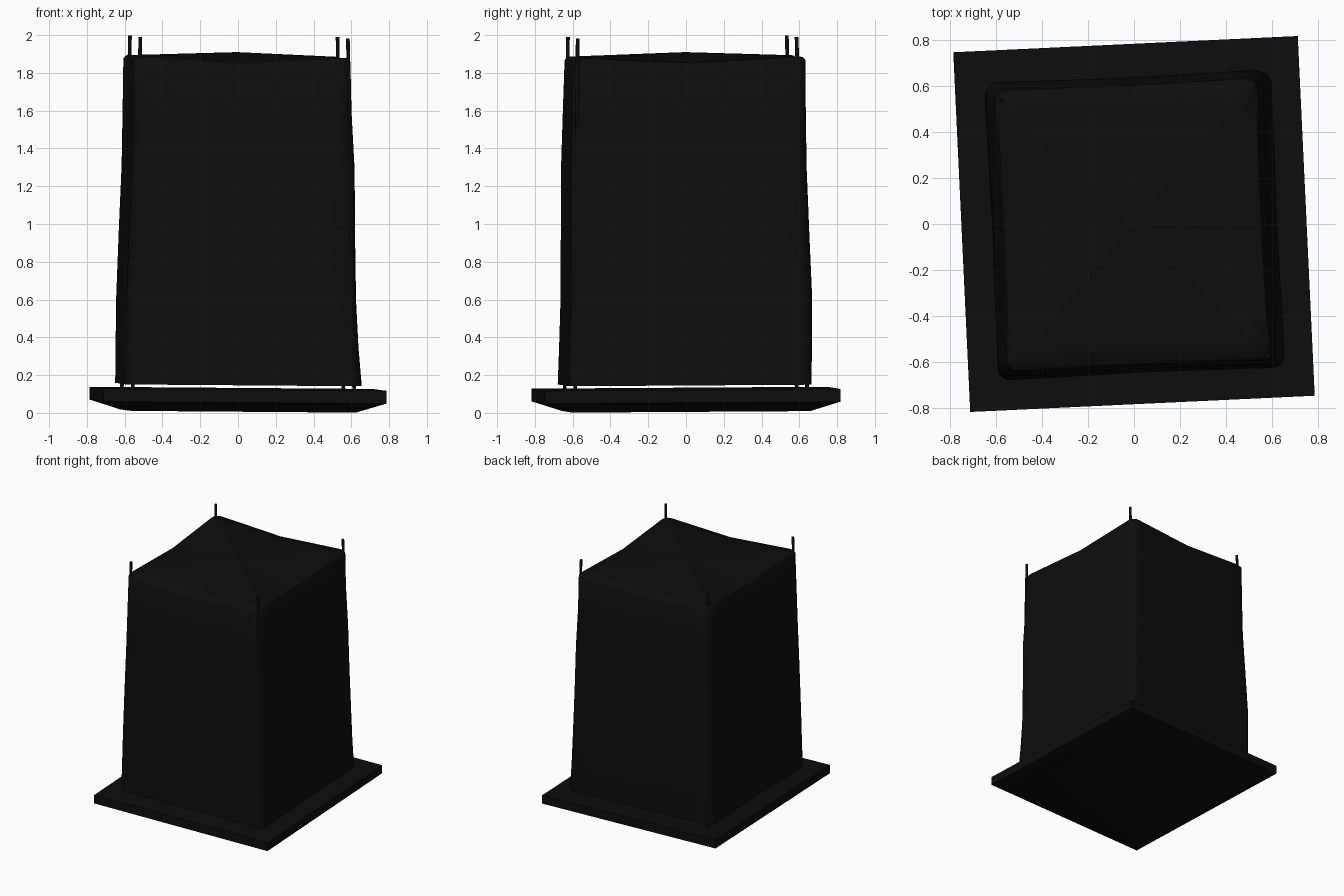
import bpy
import bmesh
import math
from mathutils import Vector, Matrix

if "Cube" in bpy.data.objects:
    bpy.data.objects.remove(bpy.data.objects["Cube"])

TURN = Matrix.Rotation(math.radians(2.7), 3, 'Z')

black = bpy.data.materials.new("matte_black")
black.use_nodes = True
colour = (0.004, 0.004, 0.004, 1)
black.diffuse_color = colour
black.node_tree.nodes["Principled BSDF"].inputs["Base Color"].default_value = colour


def lean(p):
    """Tip a point slightly, since everything stands a little off level."""
    return Vector((p.x, p.y, p.z - 0.008 * p.x + 0.006 * p.y))


def finish(bm, name, angle):
    bmesh.ops.recalc_face_normals(bm, faces=bm.faces)
    mesh = bpy.data.meshes.new(name)
    bm.to_mesh(mesh)
    bm.free()
    mesh.materials.append(black)
    obj = bpy.data.objects.new(name, mesh)
    bpy.context.collection.objects.link(obj)
    bpy.ops.object.select_all(action='DESELECT')
    obj.select_set(True)
    bpy.context.view_layer.objects.active = obj
    bpy.ops.object.shade_smooth_by_angle(angle=math.radians(angle))
    return obj


def skin(bm, rings):
    for low, high in zip(rings, rings[1:]):
        n = len(low)
        for i in range(n):
            j = (i + 1) % n
            bm.faces.new((low[i], low[j], high[j], high[i]))


# Base slab with a chamfered underside
bm = bmesh.new()
rings = []
for a, b, z in ((0.595, 0.63, 0.01), (0.75, 0.783, 0.06), (0.75, 0.783, 0.1275)):
    corners = ((-a, -b), (a, -b), (a, b), (-a, b))
    rings.append([bm.verts.new(lean(TURN @ Vector((x, y, z)))) for x, y in corners])
skin(bm, rings)
bm.faces.new(rings[0][::-1])
bm.faces.new(rings[-1])
finish(bm, "base_slab", 20)


# Fabric cover: rounded square sections, slightly tapered and sagging
def rounded_rectangle(a, b, r, steps=5, side=8):
    arcs = []
    for k, (sx, sy) in enumerate(((1, 1), (-1, 1), (-1, -1), (1, -1))):
        arcs.append([Vector((sx * (a - r) + r * math.cos(t), sy * (b - r) + r * math.sin(t), 0))
                     for t in (math.pi / 2 * (k + s / steps) for s in range(steps + 1))])
    points = []
    for k, arc in enumerate(arcs):
        points += arc
        nxt = arcs[(k + 1) % 4][0]
        points += [arc[-1].lerp(nxt, s / side) for s in range(1, side)]
    return points


def middle(p, a, b):
    """One at the middle of a side, zero at the corners."""
    u, v = abs(p.x) / a, abs(p.y) / b
    return 1 - min(u, v) / max(u, v)


bm = bmesh.new()
rings = []
# height, then left, right, front and back reach of the section
levels = (
    (0.15, -0.65, 0.655, -0.68, 0.665),
    (0.35, -0.648, 0.638, -0.673, 0.668),
    (0.6, -0.645, 0.625, -0.666, 0.67),
    (0.95, -0.632, 0.62, -0.665, 0.655),
    (1.3, -0.617, 0.618, -0.664, 0.641),
    (1.6, -0.612, 0.602, -0.655, 0.637),
    (1.87, -0.608, 0.596, -0.646, 0.636),
)
for z, x0, x1, y0, y1 in levels:
    a, b = (x1 - x0) / 2 - 0.026, (y1 - y0) / 2 - 0.026
    centre = Vector(((x0 + x1) / 2, (y0 + y1) / 2, 0))
    ring = []
    for p in rounded_rectangle(a, b, 0.06):
        w = middle(p, a, b)
        rise = (z / 1.87) ** 4
        q = TURN @ (p * (1 - 0.012 * w)) + centre
        q.z = z - 0.03 * w * rise
        ring.append(bm.verts.new(lean(q)))
    rings.append(ring)

# Roof: four shallow sagging panels rising to a low peak
for t in (0.98, 0.85, 0.7, 0.5, 0.3, 0.12):
    ring = []
    for p in rounded_rectangle(a, b, 0.06):
        w = middle(p, a, b)
        q = TURN @ (p * t * (1 - 0.012 * w)) + centre
        q.z = 1.91 - 0.024 * t - 0.03 * w * t
        ring.append(bm.verts.new(lean(q)))
    rings.append(ring)
skin(bm, rings)
peak = bm.verts.new(lean(centre + Vector((0, 0, 1.91))))
last = rings[-1]
for i, v in enumerate(last):
    bm.faces.new((v, last[(i + 1) % len(last)], peak))
finish(bm, "fabric_cover", 50)


# Corner posts, leaning inwards and poking through the cover
def post(name, foot, head, radius=0.01):
    bm = bmesh.new()
    axis = head - foot
    place = Matrix.Translation((foot + head) / 2) @ axis.to_track_quat('Z', 'Y').to_matrix().to_4x4()
    bmesh.ops.create_cone(bm, cap_ends=True, segments=10, radius1=radius,
                          radius2=radius, depth=axis.length, matrix=place)
    finish(bm, name, 40)


for front, sy in (("front", -1), ("back", 1)):
    for side, sx in (("left", 1), ("right", -1)):
        foot = TURN @ Vector((sx * 0.587, sy * 0.615, 0.1))
        head = TURN @ Vector((sx * 0.55, sy * 0.58, 1.99)) + Vector((0.005, -0.02, 0))
        post(f"{front}_{side}_post", lean(foot), lean(head))
